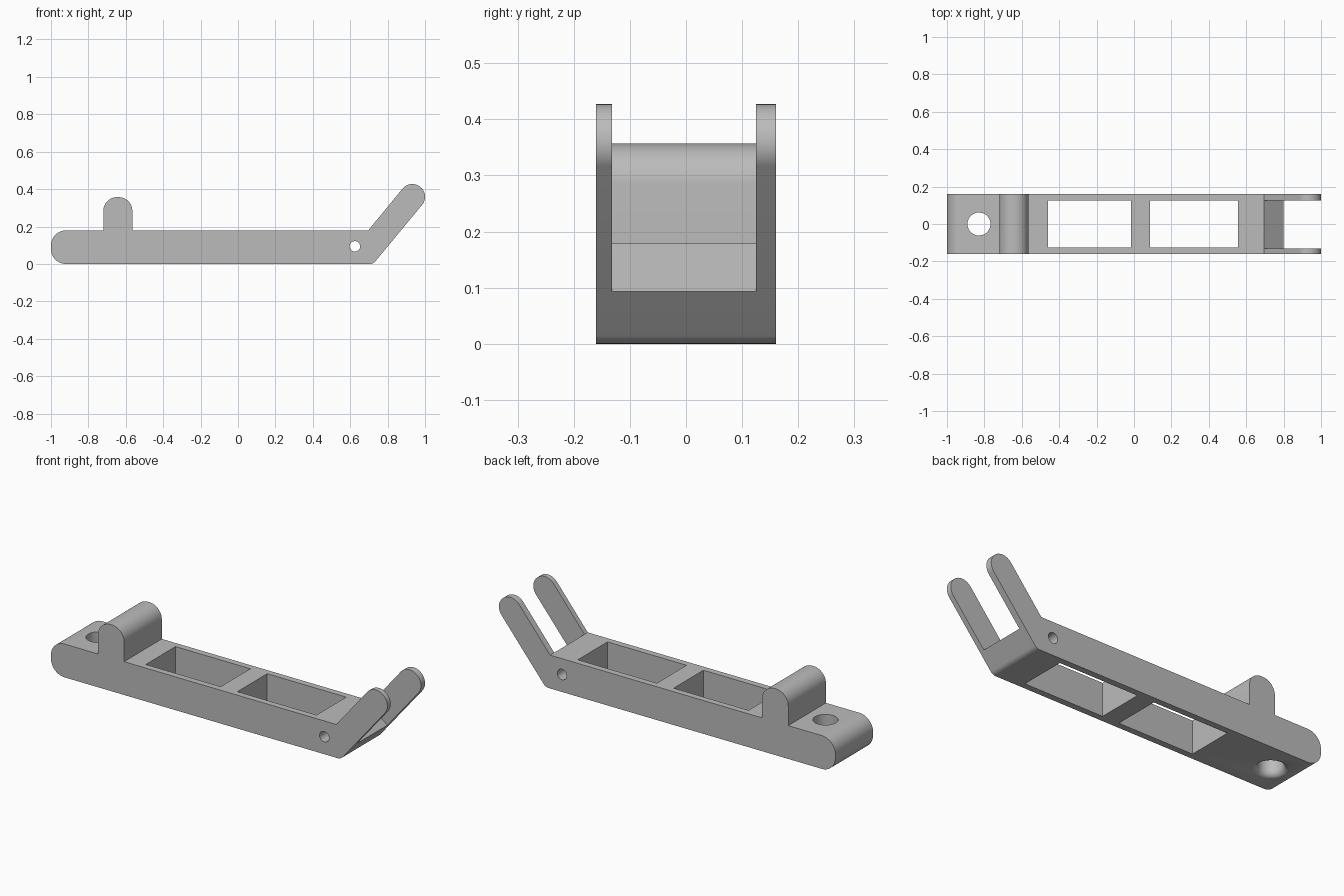
import bpy, bmesh, math
from mathutils import Vector

cube = bpy.data.objects.get("Cube")
if cube:
    bpy.data.objects.remove(cube, do_unlink=True)

grey = bpy.data.materials.new("plain grey")
colour = (0.5, 0.5, 0.5, 1)
grey.diffuse_color = colour
grey.use_nodes = True
grey.node_tree.nodes["Principled BSDF"].inputs["Base Color"].default_value = colour


def arc(centre, start, end, steps=12):
    """Points turning the short way from offset start to offset end."""
    a = math.atan2(start.y, start.x)
    turn = math.remainder(math.atan2(end.y, end.x) - a, math.tau)
    r = start.length
    return [centre + Vector((math.cos(a + turn * k / steps), math.sin(a + turn * k / steps))) * r
            for k in range(steps + 1)]


def rounded(corners):
    """Outline from (x, z, radius) corners, each replaced by a tangent arc."""
    out = []
    for i, (x, z, r) in enumerate(corners):
        p = Vector((x, z))
        if r == 0:
            out.append(p)
            continue
        a = (Vector(corners[i - 1][:2]) - p).normalized()
        b = (Vector(corners[(i + 1) % len(corners)][:2]) - p).normalized()
        half = a.angle(b) / 2
        centre = p + (a + b).normalized() * (r / math.sin(half))
        reach = r / math.tan(half)
        out += arc(centre, p + a * reach - centre, p + b * reach - centre)
    return out


def loft(name, rings):
    """Closed solid through matching rings of points, facing outward."""
    bm = bmesh.new()
    loops = [[bm.verts.new(co) for co in ring] for ring in rings]
    for low, high in zip(loops, loops[1:]):
        for k in range(len(low)):
            j = (k + 1) % len(low)
            bm.faces.new((low[k], low[j], high[j], high[k]))
    bm.faces.new(loops[0][::-1])
    bm.faces.new(loops[-1])
    bm.normal_update()
    if bm.calc_volume(signed=True) < 0:
        bmesh.ops.reverse_faces(bm, faces=bm.faces[:])
    mesh = bpy.data.meshes.new(name)
    bm.to_mesh(mesh)
    bm.free()
    mesh.materials.append(grey)
    obj = bpy.data.objects.new(name, mesh)
    bpy.context.scene.collection.objects.link(obj)
    return obj


def prism(name, outline, y0, y1):
    """Side outline in x and z, extruded along y."""
    return loft(name, [[(x, y, z) for x, z in outline] for y in (y0, y1)])


def circle(x, y, r, sides=48):
    turns = [k * math.tau / sides for k in range(sides)]
    return [(x + r * math.cos(t), y + r * math.sin(t)) for t in turns]


# Arm direction, its normal and the centre of its round tip
along = Vector((0.636, 0.772))
across = Vector((-0.772, 0.636))
tip, arm_r = Vector((0.932, 0.359)), 0.068
tip_low = tip + (along - across) * arm_r
tip_high = tip + (along + across) * arm_r
root = Vector((0.696, 0.179))

# One-piece bracket: bar, upright rib and slanted arm in one side outline
bracket = prism("bracket", rounded([
    (-1, 0, 0.08), (0.723, 0, 0.04),
    (*tip_low, arm_r * 0.99), (*tip_high, arm_r * 0.99),
    (*root, 0), (-0.565, 0.179, 0),
    (-0.565, 0.357, 0.073), (-0.72, 0.357, 0.073),
    (-0.72, 0.179, 0), (-1, 0.179, 0.08)]), -0.16, 0.16)

# Slot that splits the arm into two prongs
cutters = [prism("prong_slot_cutter", [
    root - across * 0.3, root - across * 0.3 + along * 0.6,
    root + across * 0.2 + along * 0.6, root + across * 0.2], -0.132, 0.125)]

# Two rectangular windows through the bar
for side, x0, x1 in (("right", -0.46, -0.015), ("left", 0.085, 0.555)):
    cutters.append(prism(side + "_window_cutter", [
        (x0, -0.1), (x1, -0.1), (x1, 0.3), (x0, 0.3)], -0.126, 0.126))

# Cross pin hole
cutters.append(prism("pin_hole_cutter", circle(0.625, 0.094, 0.028), -0.3, 0.3))

# Vertical bolt hole, flared at the bottom
hole_r, flare = 0.0615, 0.032
profile = arc(Vector((hole_r + flare, flare - 0.001)),
              Vector((0, -flare)), Vector((-flare, 0)), 8)
profile = [(hole_r + flare, -0.05), *profile, (hole_r, 0.3)]
cutters.append(loft("bolt_hole_cutter", [
    [(x, y, z) for x, y in circle(-0.829, 0, r)] for r, z in profile]))

# Cut everything out and bake the result
bpy.ops.object.select_all(action="DESELECT")
bpy.context.view_layer.objects.active = bracket
bracket.select_set(True)
for cutter in cutters:
    mod = bracket.modifiers.new(cutter.name, "BOOLEAN")
    mod.operation = "DIFFERENCE"
    mod.solver = "EXACT"
    mod.object = cutter
    bpy.ops.object.modifier_apply(modifier=mod.name)
    bpy.data.objects.remove(cutter, do_unlink=True)
bpy.ops.object.shade_smooth_by_angle(angle=math.radians(30))
